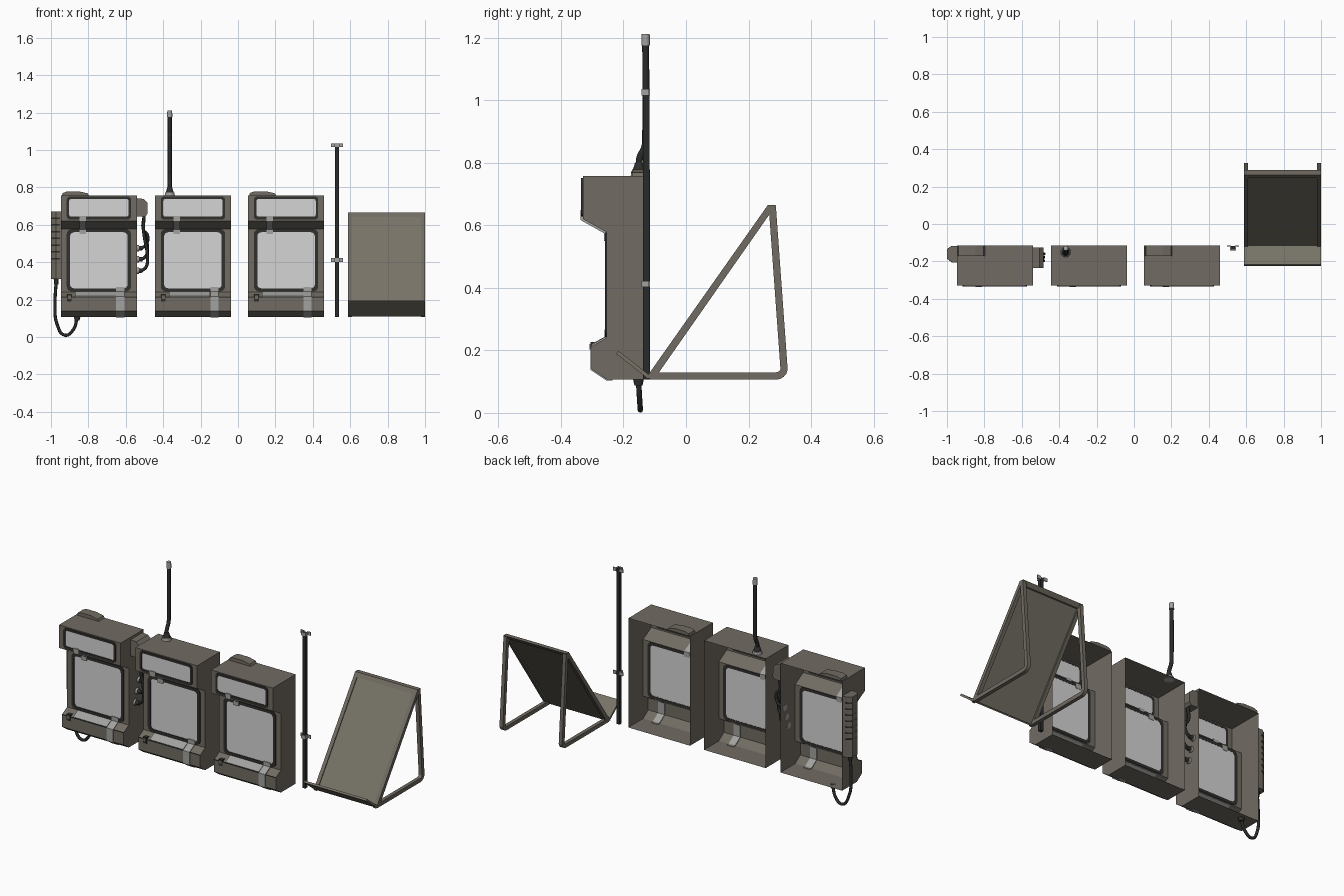
import bpy, bmesh, math
from mathutils import Vector, Matrix

if "Cube" in bpy.data.objects:
    bpy.data.objects.remove(bpy.data.objects["Cube"])


def mat(name, r, g, b):
    m = bpy.data.materials.new(name)
    m.diffuse_color = (r, g, b, 1)
    m.use_nodes = True
    m.node_tree.nodes["Principled BSDF"].inputs["Base Color"].default_value = m.diffuse_color
    return m


TAUPE = mat("taupe_shell", .165, .147, .122)
PANEL = mat("light_taupe_panel", .185, .172, .135)
DARK = mat("dark_trim", .03, .029, .027)
BLACK = mat("black_rubber", .022, .024, .024)
SCREEN = mat("pale_screen", .66, .66, .66)
METAL = mat("grey_metal", .36, .36, .35)


def finish(name, bm, m, smooth=False):
    bmesh.ops.recalc_face_normals(bm, faces=bm.faces)
    me = bpy.data.meshes.new(name)
    bm.to_mesh(me)
    bm.free()
    me.materials.append(m)
    ob = bpy.data.objects.new(name, me)
    bpy.context.collection.objects.link(ob)
    if smooth:
        for p in me.polygons:
            p.use_smooth = True
        bpy.context.view_layer.objects.active = ob
        ob.select_set(True)
        bpy.ops.object.shade_smooth_by_angle(angle=math.radians(35))
        ob.select_set(False)
    return ob


def prism(name, pts, a, b, m, axis='x'):
    """Extrude a 2D outline along an axis from a to b."""
    put = {'x': lambda p, t: (t, p[0], p[1]),
           'y': lambda p, t: (p[0], t, p[1]),
           'z': lambda p, t: (p[0], p[1], t)}[axis]
    bm = bmesh.new()
    va = [bm.verts.new(put(p, a)) for p in pts]
    vb = [bm.verts.new(put(p, b)) for p in pts]
    bm.faces.new(va)
    bm.faces.new(vb)
    for i in range(len(pts)):
        j = (i + 1) % len(pts)
        bm.faces.new((va[i], va[j], vb[j], vb[i]))
    return finish(name, bm, m)


def box(name, x0, x1, y0, y1, z0, z1, m):
    return prism(name, [(y0, z0), (y1, z0), (y1, z1), (y0, z1)], x0, x1, m)


def band(path, t):
    """Closed outline of a strip of half thickness t along a 2D path."""
    P = [Vector(p) for p in path]
    left, right = [], []
    for i, p in enumerate(P):
        d0 = (p - P[i - 1]).normalized() if i else (P[1] - p).normalized()
        d1 = (P[i + 1] - p).normalized() if i < len(P) - 1 else d0
        d = (d0 + d1).normalized()
        n = Vector((-d.y, d.x)) * (t / max(d.dot(d0), .5))
        left.append(p + n)
        right.append(p - n)
    return [tuple(v) for v in left + right[::-1]]


def cone(name, p, q, r0, r1, m, n=16):
    p, q = Vector(p), Vector(q)
    bm = bmesh.new()
    rot = (q - p).to_track_quat('Z', 'Y').to_matrix().to_4x4()
    bmesh.ops.create_cone(bm, cap_ends=True, segments=n, radius1=r0, radius2=r1,
                          depth=(q - p).length, matrix=Matrix.Translation((p + q) / 2) @ rot)
    return finish(name, bm, m, True)


def tube(name, pts, r, m):
    cu = bpy.data.curves.new(name, 'CURVE')
    cu.dimensions = '3D'
    cu.bevel_depth, cu.bevel_resolution, cu.resolution_u = r, 2, 6
    cu.use_fill_caps = True
    sp = cu.splines.new('BEZIER')
    sp.bezier_points.add(len(pts) - 1)
    for bp, p in zip(sp.bezier_points, pts):
        bp.co = p
        bp.handle_left_type = bp.handle_right_type = 'AUTO'
    cu.materials.append(m)
    ob = bpy.data.objects.new(name, cu)
    bpy.context.collection.objects.link(ob)
    bpy.context.view_layer.objects.active = ob
    ob.select_set(True)
    bpy.ops.object.convert(target='MESH')
    bpy.context.object.select_set(False)


def rrect(cx, z0, z1, hw, r, n=4):
    pts = []
    for k, (x, z) in enumerate([(cx + hw - r, z1 - r), (cx - hw + r, z1 - r),
                                (cx - hw + r, z0 + r), (cx + hw - r, z0 + r)]):
        for i in range(n + 1):
            a = math.pi / 2 * (k + i / n)
            pts.append((x + r * math.cos(a), z + r * math.sin(a)))
    return pts


def bezel(name, outer, inner, y0, y1):
    bm = bmesh.new()
    rings = [[bm.verts.new((p[0], y, p[1])) for p in o]
             for o, y in ((outer, y1), (outer, y0), (inner, y0), (inner, y1))]
    n = len(outer)
    for k in range(4):
        a, b = rings[k], rings[(k + 1) % 4]
        for i in range(n):
            j = (i + 1) % n
            bm.faces.new((a[i], a[j], b[j], b[i]))
    return finish(name, bm, DARK)


BACK = -.115
PROFILE = [(BACK, .757), (-.33, .757), (-.33, .62), (-.254, .578), (-.254, .24),
           (-.302, .213), (-.302, .14), (-.254, .107), (BACK, .107)]
HW = .203


def cabinet_shell(name, cx):
    """Open-backed sheet shell with two window openings."""
    bm = bmesh.new()
    for s in (-HW, HW):
        bm.faces.new([bm.verts.new((cx + s, y, z)) for y, z in PROFILE])
    holes = {1: (.162, .637, .742), 3: (.158, .254, .565)}
    for i in range(len(PROFILE) - 1):
        (ya, za), (yb, zb) = PROFILE[i], PROFILE[i + 1]
        xs, rows = [-HW, HW], [(ya, za), (yb, zb)]
        if i in holes:
            w, lo, hi = holes[i]
            xs = [-HW, -w, w, HW]
            rows = [(ya, za), (ya, hi), (ya, lo), (yb, zb)]
        for c in range(len(xs) - 1):
            for r in range(len(rows) - 1):
                if c == 1 and r == 1:
                    continue
                (y0, z0), (y1, z1) = rows[r], rows[r + 1]
                bm.faces.new([bm.verts.new((cx + x, y, z)) for x, y, z in
                              ((xs[c], y0, z0), (xs[c + 1], y0, z0),
                               (xs[c + 1], y1, z1), (xs[c], y1, z1))])
    bmesh.ops.remove_doubles(bm, verts=bm.verts, dist=1e-5)
    return finish(name, bm, TAUPE)


# three cabinets
for tag, cx in (("left", -.744), ("middle", -.241), ("right", .257)):
    cabinet_shell(tag + "_cabinet", cx)
    for part, y, ow, o0, o1, iw, i0, i1, r in (
            ("upper", -.33, .172, .628, .751, .159, .643, .738, .012),
            ("main", -.254, .172, .243, .577, .154, .26, .56, .022)):
        bezel(f"{tag}_{part}_bezel", rrect(cx, o0, o1, ow, r + .006),
              rrect(cx, i0, i1, iw, r), y - .005, y + .003)
        prism(f"{tag}_{part}_screen", rrect(cx, i0 - .003, i1 + .003, iw + .003, r),
              y - .001, y + .002, SCREEN, 'y')
    # pale straps wrapping over the shell
    prism(tag + "_upper_strap", band([(-.331, .648), (-.331, .62), (-.256, .578), (-.256, .55)], .006),
          cx - .104, cx - .07, METAL)
    prism(tag + "_lower_strap", band([(-.256, .266), (-.256, .24), (-.302, .213), (-.302, .14),
                                      (-.254, .108), (-.235, .108)], .004),
          cx + .093, cx + .136, METAL)
    # sloped ledge plate and latch
    prism(tag + "_ledge_plate", band([(-.258, .24), (-.302, .216)], .004), cx - .128, cx + .092, METAL)
    box(tag + "_latch", cx - .171, cx - .146, -.306, -.28, .19, .226, DARK)
    box(tag + "_latch_face", cx - .166, cx - .15, -.309, -.3, .203, .221, TAUPE)
    box(tag + "_seam", cx - HW, cx + HW, -.3035, -.3, .211, .215, DARK)
    if tag != "middle":
        # low grip on top
        prism(tag + "_top_grip", [(cx + x, z) for x, z in
              ((-.197, .757), (-.193, .77), (-.17, .778), (-.105, .778), (-.06, .768), (-.053, .757))],
              -.172, BACK, TAUPE, 'y')

# aerial on middle cabinet
AX = -.365
cone("aerial_foot", (AX, -.15, .757), (AX, -.15, .773), .027, .025, METAL)
cone("aerial_collar", (AX, -.15, .773), (AX, -.15, .80), .021, .013, DARK)
tube("aerial_rod", [(AX, -.15, .79), (AX, -.148, .815), (AX, -.132, .85), (AX, -.129, .9), (AX, -.129, 1.18)],
     .011, BLACK)
cone("aerial_tip", (AX, -.129, 1.175), (AX, -.129, 1.212), .014, .013, METAL)

# ribbed pack on the left cabinet's left side
prism("ribbed_pack", [(-.947, -.118), (-.975, -.118), (-1, -.135), (-1, -.185), (-.972, -.205), (-.947, -.205)],
      .31, .67, TAUPE, 'z')
for i in range(7):
    z = .635 - i * .036
    prism("pack_groove", [(-.965, -.117), (-.976, -.117), (-1, -.1345), (-1, -.1855), (-.973, -.206),
                          (-.952, -.206)], z - .004, z + .004, DARK, 'z')
cone("pack_cable_plug", (-.972, -.155, .32), (-.972, -.155, .28), .014, .011, BLACK)
tube("loop_cable", [(-.972, -.155, .30), (-.978, -.155, .18), (-.968, -.15, .07), (-.925, -.146, .0095),
                    (-.88, -.148, .04), (-.86, -.152, .105)], .0085, BLACK)
cone("loop_cable_socket", (-.86, -.152, .107), (-.86, -.152, .088), .017, .013, DARK)

# connector pod and plugs on the left cabinet's right side
prism("connector_pod", [(-.541, .742), (-.505, .738), (-.485, .72), (-.483, .66), (-.495, .645), (-.541, .645)],
      -.236, -.125, TAUPE, 'y')
for i, z in enumerate((.475, .415, .355)):
    y = -.16 - .018 * i
    cone("socket_ring", (-.542, y, z), (-.53, y, z), .018, .017, METAL)
    cone("socket_plug", (-.532, y, z), (-.51, y, z), .013, .011, DARK)
    tube("plug_cable", [(-.515, y, z), (-.492, y, z + .018), (-.484, y, z + .07), (-.505, y, .57),
                        (-.502, y, .65)], .0085, BLACK)

# free-standing pole with bracket clips
box("pole", .519, .539, -.137, -.117, .107, 1.03, BLACK)
for z in (.412, 1.025):
    prism("pole_bracket", band([(.496, -.117), (.516, -.117), (.516, -.139), (.542, -.139),
                                (.542, -.117), (.562, -.117)], .0025), z - .01, z + .01, METAL, 'z')

# easel stand: side frames, panel, top rail and front lip
corner = [(.288 + .026 * math.sin(a), .144 - .026 * math.cos(a))
          for a in (math.radians(d) for d in (0, 20, 40, 60, 80))]
for side, x in (("left", .588), ("right", .978)):
    prism(side + "_easel_leg", band([(-.115, .118)] + corner + [(.276, .66)], .0115), x, x + .022, TAUPE)
    prism(side + "_easel_slope", [(-.13, .109), (.262, .665), (.288, .665), (-.098, .113)], x, x + .022, TAUPE)
prism("easel_top_rail", [(.246, .642), (.262, .665), (.288, .665), (.272, .642)], .61, .978, TAUPE)
prism("easel_panel", [(-.119, .115), (.258, .65), (.264, .645), (-.112, .111)], .61, .978, PANEL)
prism("easel_lip", band([(-.118, .114), (-.22, .194)], .006), .588, 1.0, PANEL)
